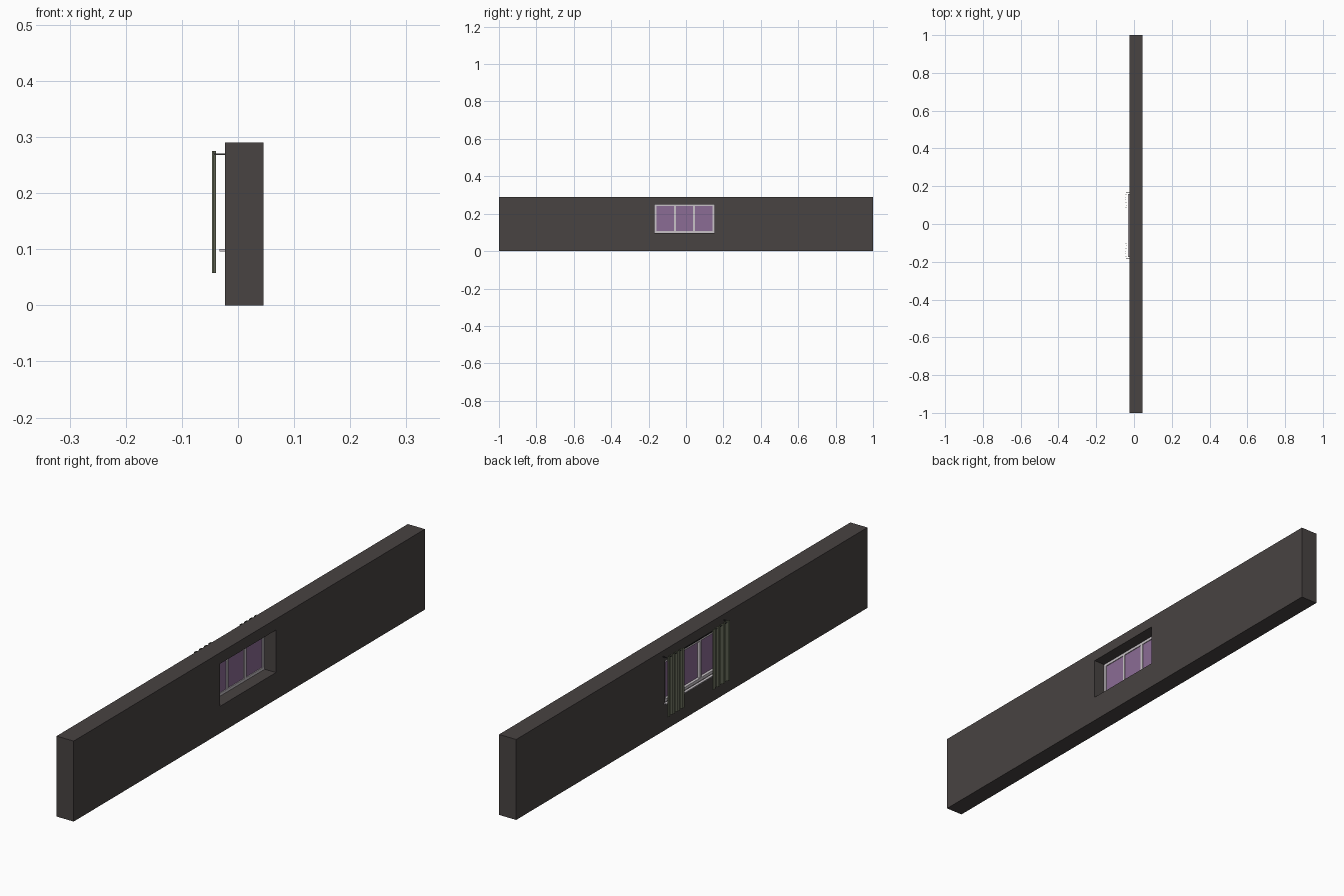
import bpy, bmesh

cube = bpy.data.objects.get("Cube")
if cube:
    bpy.data.objects.remove(cube, do_unlink=True)


def material(name, rgb):
    m = bpy.data.materials.new(name)
    m.use_nodes = True
    m.diffuse_color = (*rgb, 1)
    m.node_tree.nodes["Principled BSDF"].inputs["Base Color"].default_value = (*rgb, 1)
    return m


WALL = material("dark wall", (0.065, 0.056, 0.054))
FRAME = material("pale frame", (0.58, 0.54, 0.57))
GLASS = material("violet glass", (0.26, 0.15, 0.30))
CLOTH = material("olive cloth", (0.16, 0.175, 0.12))
METAL = material("dark metal", (0.05, 0.05, 0.05))


def add_object(name, bm, mat):
    bmesh.ops.recalc_face_normals(bm, faces=bm.faces[:])
    mesh = bpy.data.meshes.new(name)
    bm.to_mesh(mesh)
    bm.free()
    mesh.materials.append(mat)
    ob = bpy.data.objects.new(name, mesh)
    bpy.context.collection.objects.link(ob)
    return ob


def box(name, x, y, z, mat):
    """Box from (low, high) ranges on each axis."""
    bm = bmesh.new()
    bmesh.ops.create_cube(bm, size=1)
    for v in bm.verts:
        for i, (lo, hi) in enumerate((x, y, z)):
            v.co[i] = lo if v.co[i] < 0 else hi
    return add_object(name, bm, mat)


MID = -0.008                          # window centre along the wall
Y0, Y1 = MID - 0.16, MID + 0.16       # opening
Z0, Z1 = 0.097, 0.25
BACK, FACE = -0.023, 0.045            # wall faces

# Wall with a window opening cut through it
wall = box("wall", (BACK, FACE), (-1, 1), (0, 0.29), WALL)
cutter = box("opening_cutter", (-0.2, 0.2), (Y0, Y1), (Z0, Z1), WALL)
cut = wall.modifiers.new("opening", 'BOOLEAN')
cut.operation, cut.solver, cut.object = 'DIFFERENCE', 'EXACT', cutter
bpy.context.view_layer.objects.active = wall
bpy.ops.object.modifier_apply(modifier=cut.name)
bpy.data.objects.remove(cutter, do_unlink=True)

# Window frame, mullions and glass
depth = (-0.018, 0.0)
bar = 0.01
box("frame_bottom", depth, (Y0, Y1), (Z0, Z0 + bar), FRAME)
box("frame_top", depth, (Y0, Y1), (Z1 - bar, Z1), FRAME)
for name, y in (("front", Y0), ("back", Y1 - bar)):
    box("frame_side_" + name, depth, (y, y + bar), (Z0 + bar, Z1 - bar), FRAME)
for name, side in (("front", -1), ("back", 1)):
    y = MID + side * 0.05
    box("mullion_" + name, depth, (y - bar / 2, y + bar / 2), (Z0 + bar, Z1 - bar), FRAME)
box("window_glass", (-0.008, -0.003), (Y0 + bar, Y1 - bar), (Z0 + bar, Z1 - bar), GLASS)

# Inner sill
box("window_sill", (-0.033, BACK), (MID - 0.167, MID + 0.167), (0.096, 0.1), FRAME)

# Curtain rod and its wall brackets
box("curtain_rod", (-0.0435, -0.0415), (MID - 0.174, MID + 0.174), (0.268, 0.271), METAL)
for name, side in (("front", -1), ("back", 1)):
    y = MID + side * 0.173
    box("rod_bracket_" + name, (-0.0435, BACK), (y - 0.001, y + 0.001), (0.268, 0.271), METAL)


def curtain(name, start, width, folds=4):
    """Pleated cloth: a stepped profile raised into a sheet and thickened."""
    step = width / (2 * folds - 1)
    bm = bmesh.new()
    points = []
    for i in range(2 * folds - 1):
        x = -0.045 if i % 2 == 0 else -0.040
        points += [(x, start + (i + 0.1) * step), (x, start + (i + 0.9) * step)]
    verts = [bm.verts.new((x, y, 0.058)) for x, y in points]
    edges = [bm.edges.new(pair) for pair in zip(verts, verts[1:])]
    top = bmesh.ops.extrude_edge_only(bm, edges=edges)["geom"]
    bmesh.ops.translate(bm, vec=(0, 0, 0.217),
                        verts=[g for g in top if isinstance(g, bmesh.types.BMVert)])
    ob = add_object(name, bm, CLOTH)
    thick = ob.modifiers.new("thickness", 'SOLIDIFY')
    thick.thickness, thick.offset = 0.002, 0


curtain("curtain_front", MID - 0.178, 0.098)
curtain("curtain_back", MID + 0.080, 0.098)
